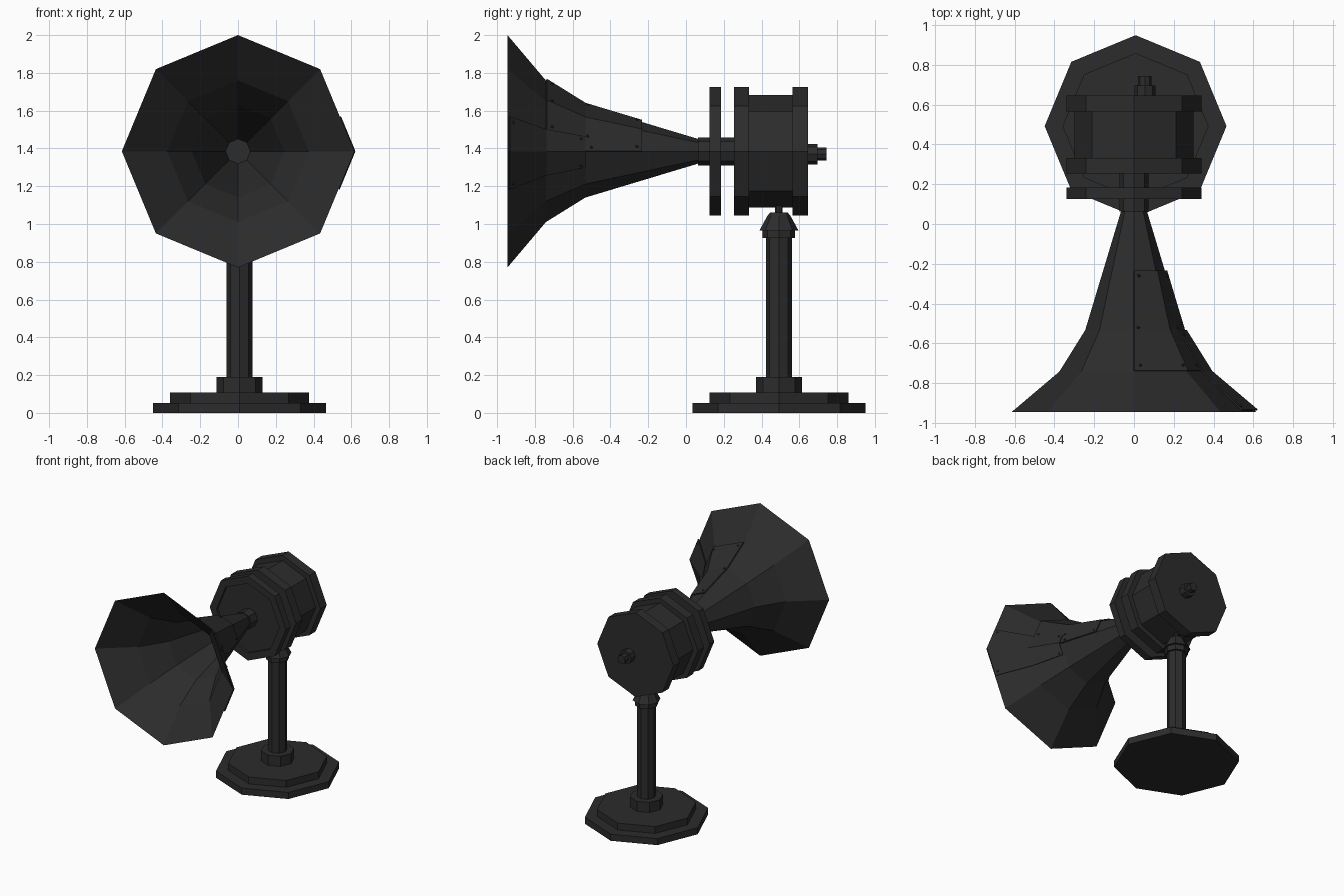
import bpy, bmesh
from math import pi, cos, sin, floor
from mathutils import Vector

if "Cube" in bpy.data.objects:
    bpy.data.objects.remove(bpy.data.objects["Cube"])

SIDES = 8
AXIS_Z = 1.385                       # height of the horn / drum axis
POST = (0.008, 0.492)                # x, y of the stand
HORN = [(-0.945, 0.615), (-0.742, 0.375), (-0.533, 0.245), (0.065, 0.065)]

dark = bpy.data.materials.new("dark_metal")
dark.diffuse_color = (0.025, 0.025, 0.025, 1)
dark.use_nodes = True
dark.node_tree.nodes["Principled BSDF"].inputs["Base Color"].default_value = dark.diffuse_color


def finish(name, bm, normals=True):
    if normals:
        bmesh.ops.recalc_face_normals(bm, faces=bm.faces)
    me = bpy.data.meshes.new(name)
    bm.to_mesh(me)
    bm.free()
    ob = bpy.data.objects.new(name, me)
    me.materials.append(dark)
    bpy.context.collection.objects.link(ob)
    return ob


def lathe(name, profile, axis, centre, caps=True):
    """Octagonal rings (position, radius) skinned along the y or z axis."""
    bm = bmesh.new()
    rings = []
    for t, r in profile:
        ring = []
        for i in range(SIDES):
            a = 2 * pi * i / SIDES
            u, v = centre[0] + r * cos(a), centre[1] + r * sin(a)
            ring.append(bm.verts.new((u, t, v) if axis == 'y' else (u, v, t)))
        rings.append(ring)
    for a, b in zip(rings, rings[1:]):
        for i in range(SIDES):
            j = (i + 1) % SIDES
            bm.faces.new((a[i], b[i], b[j], a[j]))
    if caps:
        bm.faces.new(rings[0])
        bm.faces.new(rings[-1])
    return finish(name, bm, caps)


def horn_point(u, y, lift):
    """Point on the horn: u counts facets from +x, lift is height above it."""
    for (y0, r0), (y1, r1) in zip(HORN, HORN[1:]):
        if y <= y1:
            break
    r = r0 + (r1 - r0) * (y - y0) / (y1 - y0) + lift
    k = floor(u)
    p, q = (Vector((r * cos(n * pi / 4), y, AXIS_Z + r * sin(n * pi / 4))) for n in (k, k + 1))
    return p.lerp(q, u - k)


def patch(name, us, ys, lift, rivets):
    """Thin riveted plate that follows the horn facets."""
    bm = bmesh.new()
    grid = [[bm.verts.new(horn_point(u, y, lift)) for u in us] for y in ys]
    for a, b in zip(grid, grid[1:]):
        for i in range(len(us) - 1):
            bm.faces.new((a[i], b[i], b[i + 1], a[i + 1]))
    plate = finish(name, bm)
    mod = plate.modifiers.new("thickness", 'SOLIDIFY')
    mod.thickness, mod.offset = 0.008, 0
    bm = bmesh.new()
    for u, y in rivets:
        made = bmesh.ops.create_icosphere(bm, subdivisions=1, radius=0.009)
        bmesh.ops.translate(bm, verts=made["verts"], vec=horn_point(u, y, lift + 0.004))
    finish(name + "_rivets", bm)


# Stand
lathe("base_plate", [(0, 0.457), (0.053, 0.457)], 'z', POST)
lathe("base_step", [(0.053, 0.367), (0.108, 0.367)], 'z', POST)
lathe("post_socket", [(0.108, 0.121), (0.19, 0.121)], 'z', POST)
lathe("post", [(0.19, 0.069), (0.925, 0.069)], 'z', POST)
lathe("post_collar", [(0.925, 0.086), (0.966, 0.086)], 'z', POST)
lathe("post_cap", [(0.966, 0.103), (1.045, 0.06), (1.062, 0.045)], 'z', POST)
lathe("pivot_pin", [(1.055, 0.02), (1.11, 0.02)], 'z', POST)

# Driver drum with flanges
C = (0, AXIS_Z)
lathe("drum_body", [(0.33, 0.298), (0.565, 0.298)], 'y', C)
lathe("drum_front_flange", [(0.255, 0.34), (0.333, 0.34)], 'y', C)
lathe("drum_rear_flange", [(0.565, 0.34), (0.645, 0.34)], 'y', C)
lathe("front_disc", [(0.145, 0.28), (0.125, 0.28), (0.125, 0.34), (0.184, 0.34)], 'y', C)
lathe("neck", [(0.063, 0.074), (0.26, 0.074)], 'y', C)

# Rear connector
K = (0.055, 1.37)
lathe("connector_base", [(0.645, 0.054), (0.697, 0.054)], 'y', K)
lathe("connector_tip", [(0.697, 0.034), (0.745, 0.034)], 'y', K)

# Horn and its repair plates
lathe("horn", HORN, 'y', C, caps=False)
patch("upper_patch", (0, 1, 2), (-0.738, -0.533, -0.235), 0.008,
      [(1.88, -0.71), (1.05, -0.71), (0.5, -0.71), (1.88, -0.52),
       (0.45, -0.52), (0.12, -0.5), (0.2, -0.26), (1.8, -0.26)])
patch("side_patch", (-0.46, 0, 0.42), (-0.935, -0.742, -0.535), 0.016,
      [(-0.4, -0.915), (0.36, -0.915), (0.34, -0.555), (-0.38, -0.555)])
